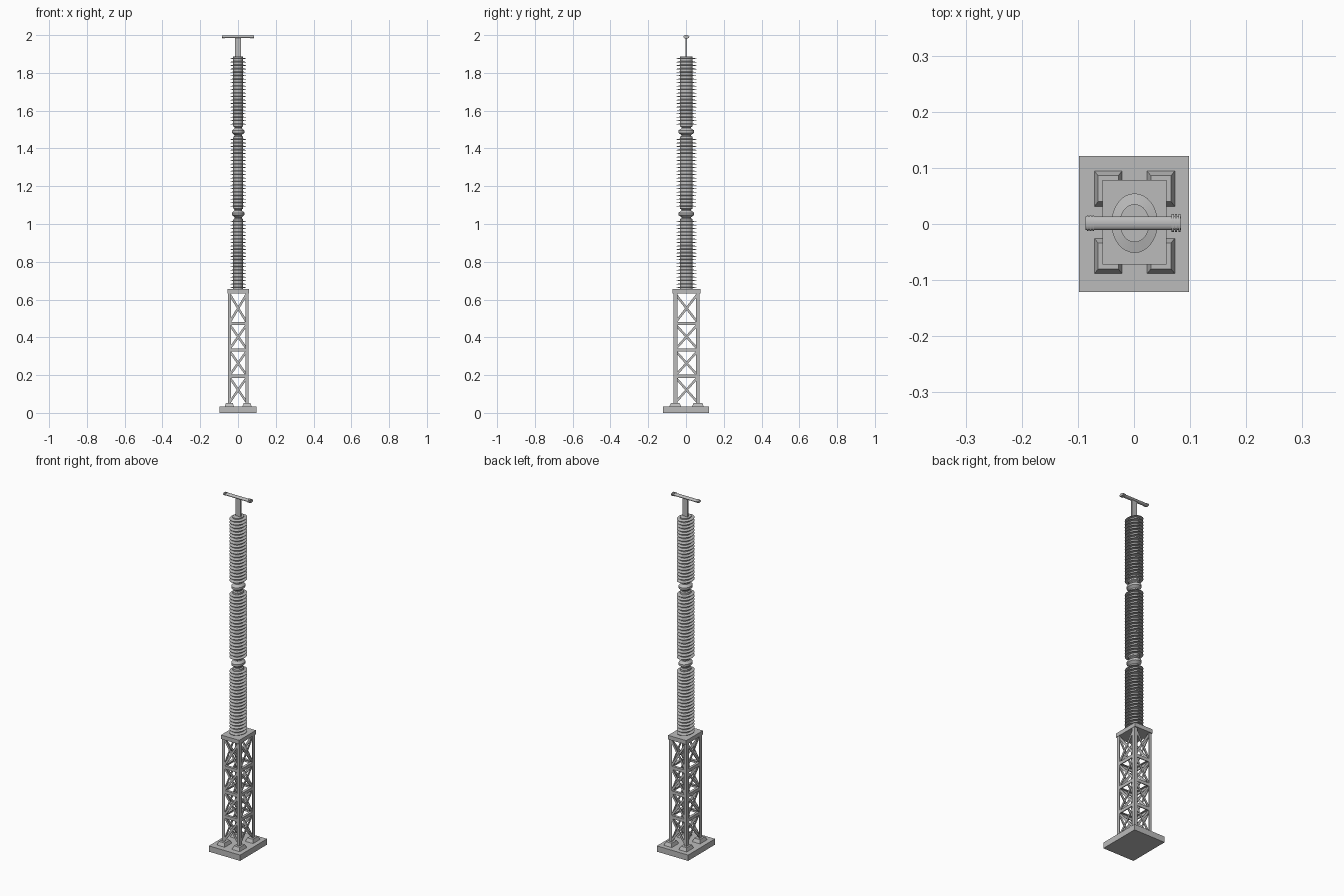
import bpy, bmesh, math
from mathutils import Vector, Matrix

if "Cube" in bpy.data.objects:
    bpy.data.objects.remove(bpy.data.objects["Cube"])

grey = bpy.data.materials.new("plain_grey")
grey.use_nodes = True
COLOUR = (0.5, 0.5, 0.5, 1)
grey.diffuse_color = COLOUR
grey.node_tree.nodes["Principled BSDF"].inputs["Base Color"].default_value = COLOUR

CX, CY = 0.001, 0.003      # axis of tower and column
SQUASH = 0.78              # round parts are narrower in x


def finish(name, bm, smooth=False):
    bmesh.ops.recalc_face_normals(bm, faces=bm.faces)
    mesh = bpy.data.meshes.new(name)
    bm.to_mesh(mesh)
    bm.free()
    mesh.materials.append(grey)
    obj = bpy.data.objects.new(name, mesh)
    bpy.context.collection.objects.link(obj)
    if smooth:
        bpy.ops.object.select_all(action='DESELECT')
        obj.select_set(True)
        bpy.context.view_layer.objects.active = obj
        bpy.ops.object.shade_smooth_by_angle(angle=math.radians(35))
    return obj


def add_box(bm, lo, hi, taper=1.0):
    lo, hi = Vector(lo), Vector(hi)
    mid, size = (lo + hi) / 2, hi - lo
    verts = bmesh.ops.create_cube(bm, size=1)["verts"]
    for v in verts:
        k = taper if v.co.z > 0 else 1
        v.co = mid + Vector((v.co.x * size.x * k, v.co.y * size.y * k, v.co.z * size.z))


def add_strut(bm, a, b, wide, thin, normal):
    # Flat bar from a to b, lying in the plane with the given normal
    a, b = Vector(a), Vector(b)
    along, n = (b - a).normalized(), Vector(normal)
    side = along.cross(n)
    rot = Matrix((side, n, along)).transposed()
    for v in bmesh.ops.create_cube(bm, size=1)["verts"]:
        local = Vector((v.co.x * wide, v.co.y * thin, v.co.z * (b - a).length))
        v.co = (a + b) / 2 + rot @ local


def lathe(name, profile, segments=32):
    # Closed elliptical turning of (radius, height) points about the column axis
    bm = bmesh.new()
    rings = []
    for r, z in profile:
        rings.append([bm.verts.new((CX + SQUASH * r * math.cos(t), CY * 0.5 + r * math.sin(t), z))
                      for t in (math.tau * i / segments for i in range(segments))])
    for low, high in zip(rings, rings[1:]):
        for i in range(segments):
            j = (i + 1) % segments
            bm.faces.new((low[i], low[j], high[j], high[i]))
    bm.faces.new(rings[0][::-1])
    bm.faces.new(rings[-1])
    return finish(name, bm, True)


# Foundation slab and four tapered footings
bm = bmesh.new()
add_box(bm, (-0.098, -0.121, 0), (0.098, 0.121, 0.033))
finish("foundation_slab", bm)
bm = bmesh.new()
for sx in (-1, 1):
    for sy in (-1, 1):
        x, y = CX + sx * 0.047, CY + sy * 0.06
        add_box(bm, (x - 0.025, y - 0.032, 0.032), (x + 0.025, y + 0.032, 0.052), 0.72)
finish("footings", bm)

# Angle-section legs
HX, HY = 0.055, 0.069
bm = bmesh.new()
for sx in (-1, 1):
    for sy in (-1, 1):
        x, y = CX + sx * HX, CY + sy * HY
        for dx, dy in ((0.017, 0.004), (0.004, 0.020)):
            xs, ys = sorted((x, x - sx * dx)), sorted((y, y - sy * dy))
            add_box(bm, (xs[0], ys[0], 0.045), (xs[1], ys[1], 0.635))
finish("tower_legs", bm)

# Horizontal rails and crossed braces on all four sides
levels = [0.05, 0.193, 0.333, 0.473, 0.635]
rails, braces = bmesh.new(), bmesh.new()
for axis in (0, 1):
    for s in (-1, 1):
        normal = (0, s, 0) if axis == 0 else (s, 0, 0)

        def point(u, z, inset):
            if axis == 0:
                return (CX + u * (HX - 0.006), CY + s * (HY - inset), z)
            return (CX + s * (HX - inset), CY + u * (HY - 0.006), z)

        for z in levels[1:-1]:
            add_strut(rails, point(-1, z, 0.003), point(1, z, 0.003), 0.018, 0.005, normal)
            add_strut(rails, point(-1, z + 0.007, 0.008), point(1, z + 0.007, 0.008),
                      0.004, 0.014, normal)
        for z0, z1 in zip(levels, levels[1:]):
            for u, inset in ((-1, 0.006), (1, 0.010)):
                add_strut(braces, point(u, z0, inset), point(-u, z1, inset), 0.012, 0.004, normal)
finish("tower_rails", rails)
finish("tower_braces", braces)

# Bearing plate on the tower
bm = bmesh.new()
add_box(bm, (CX - 0.057, CY - 0.075, 0.632), (CX + 0.057, CY + 0.075, 0.655))
finish("tower_cap_plate", bm)

# Three ribbed insulators
CORE, RIM, SHEDS = 0.034, 0.053, 20
for name, z0, z1 in (("lower", 0.655, 1.022), ("middle", 1.085, 1.458), ("upper", 1.520, 1.886)):
    profile = [(CORE, z0)]
    pitch = (z1 - z0) / SHEDS
    for i in range(SHEDS):
        z = z0 + pitch * (i + 0.35)
        profile += [(CORE, z), (RIM, z), (RIM, z + 0.002), (CORE, z + 0.006)]
    profile.append((CORE, z1))
    lathe(name + "_insulator", profile)

# Bulged couplings between insulators
for name, z0, z1 in (("lower", 1.020, 1.087), ("upper", 1.456, 1.522)):
    m = (z0 + z1) / 2
    lathe(name + "_coupling", [(0.033, z0), (0.033, z0 + 0.006), (0.025, z0 + 0.010),
                               (0.025, m - 0.018), (0.042, m - 0.006), (0.042, m + 0.006),
                               (0.025, m + 0.018), (0.025, z1 - 0.010),
                               (0.033, z1 - 0.006), (0.033, z1)])

# Flat terminal stem
bm = bmesh.new()
add_box(bm, (CX - 0.016, -0.003, 1.884), (CX + 0.016, 0.006, 1.988))
finish("terminal_stem", bm)


# Terminal bar with ringed ends
def add_rod(bm, x0, x1, ry, rz):
    turn = Matrix.Rotation(math.pi / 2, 4, 'Y')
    place = Matrix.Translation(((x0 + x1) / 2, 0.0015, 1.991)) @ Matrix.Diagonal((1, ry, rz, 1))
    bmesh.ops.create_cone(bm, cap_ends=True, segments=24, radius1=1, radius2=1,
                          depth=x1 - x0, matrix=place @ turn)


bm = bmesh.new()
add_rod(bm, -0.086, 0.084, 0.012, 0.007)
finish("terminal_bar", bm, True)
bm = bmesh.new()
for i in range(3):
    add_rod(bm, 0.067 + i * 0.006, 0.071 + i * 0.006, 0.016, 0.009)
    add_rod(bm, -0.084 + i * 0.005, -0.081 + i * 0.005, 0.014, 0.008)
finish("terminal_rings", bm, True)
